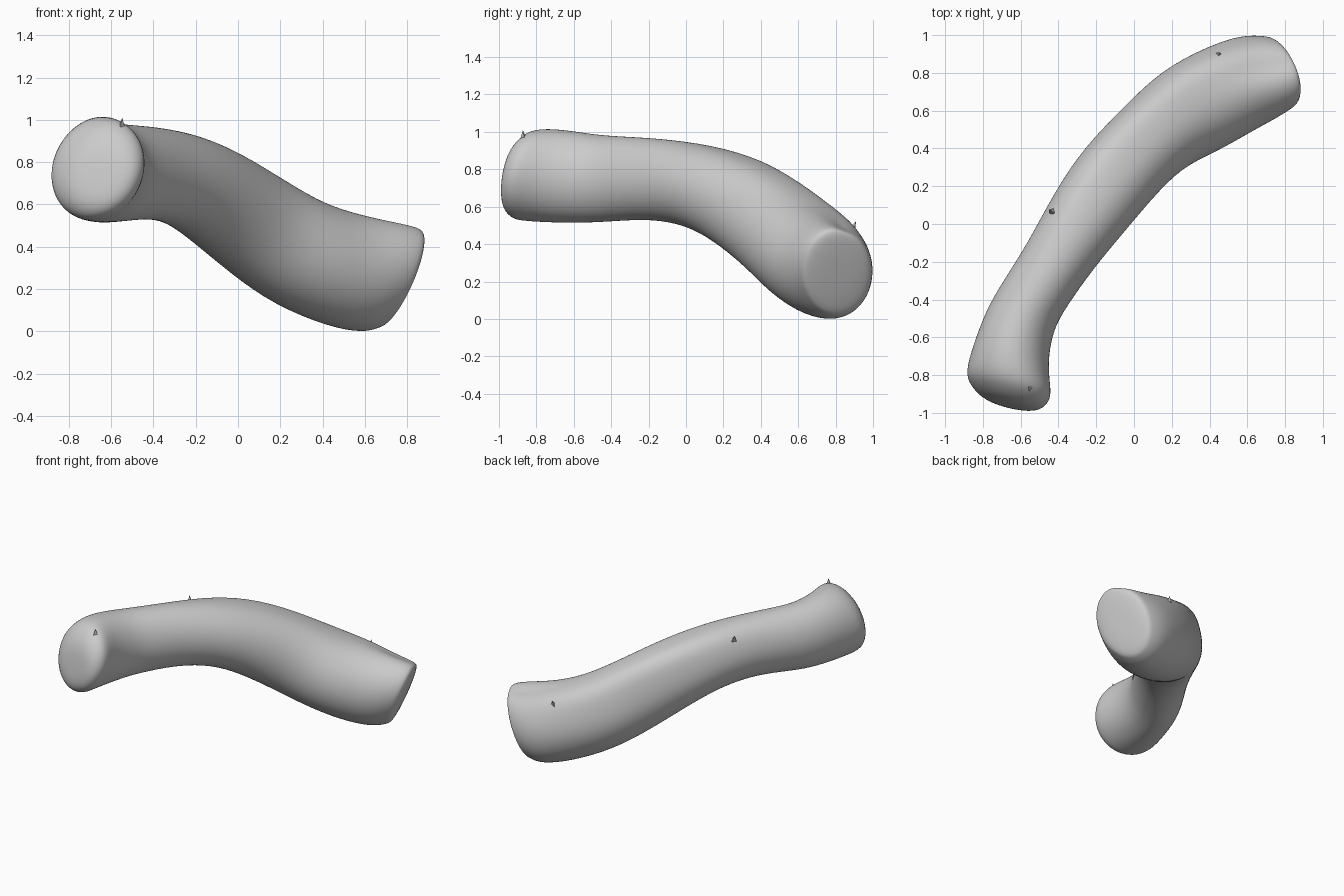
import bpy, bmesh, math
from mathutils import Vector

if "Cube" in bpy.data.objects:
    bpy.data.objects.remove(bpy.data.objects["Cube"])

grey = bpy.data.materials.new("plain grey")
grey.use_nodes = True
colour = (0.6, 0.6, 0.6, 1)
grey.diffuse_color = colour
grey.node_tree.nodes["Principled BSDF"].inputs["Base Color"].default_value = colour

SIDES = 24
# Cross-sections: left edge x, y; right edge x, y; centre height; half height
SECTIONS = [
    (-.89, -.78, -.44, -.89, .77, .245),
    (-.85, -.64, -.46, -.74, .765, .25),
    (-.78, -.45, -.43, -.56, .75, .235),
    (-.69, -.30, -.36, -.44, .75, .225),
    (-.56, -.10, -.22, -.24, .75, .215),
    (-.42, .17, -.06, -.05, .715, .22),
    (-.26, .41, .09, .13, .625, .24),
    (-.05, .62, .26, .31, .485, .26),
    (.14, .81, .45, .39, .36, .265),
    (.39, .94, .62, .49, .285, .275),
    (.57, 1.0, .74, .555, .26, .265),
    (.69, .995, .82, .61, .255, .24),
]
centres = [Vector(((a + c) / 2, (b + d) / 2, z)) for a, b, c, d, z, h in SECTIONS]
last = len(SECTIONS) - 1
bm = bmesh.new()


def add_ring(centre, side, up, ridge=0, groove=0):
    """One closed cross-section, with an optional upper back ridge and top dent."""
    ring = []
    for i in range(SIDES):
        t = math.tau * i / SIDES
        r = 1.015 + ridge * math.exp(-((t - 2.2) / 0.38) ** 2)
        r -= groove * math.exp(-((t - 1.85) / 0.25) ** 2)
        ring.append(bm.verts.new(centre + side * math.cos(t) * r + up * math.sin(t) * r))
    return ring


def bridge(a, b):
    for i in range(SIDES):
        j = (i + 1) % SIDES
        bm.faces.new((a[i], a[j], b[j], b[i]))


# Bent body
frames = []
for i, (a, b, c, d, z, h) in enumerate(SECTIONS):
    side = Vector((c - a, d - b, 0)) / 2
    tangent = (centres[min(i + 1, last)] - centres[max(i - 1, 0)]).normalized()
    up = side.cross(tangent).normalized() * h
    if i == 0:
        up = Vector((.03, .03, h))
    if i >= last - 1:
        up = Vector((.06 if i < last else .10, 0, h))
    frames.append((centres[i], side, up))
ridges = {4: .03, 5: .12, 6: .18, 7: .16, 8: .17, 9: .10}
grooves = {9: .04, 10: .13, 11: .09}
rings = [add_ring(*f, ridges.get(i, 0), grooves.get(i, 0)) for i, f in enumerate(frames)]

# Domed ends: scale and outward push
for first, index, direction, steps in (
        (True, 0, Vector((.1, -1, -.18)), ((.92, .06), (.70, .115), (.35, .135))),
        (False, last, Vector((.9, .3, -.4)), ((.92, .025), (.7, .035), (.35, .04)))):
    centre, side, up = frames[index]
    for scale, push in steps:
        ring = add_ring(centre + direction.normalized() * push, side * scale, up * scale)
        rings.insert(0, ring) if first else rings.append(ring)
for a, b in zip(rings, rings[1:]):
    bridge(a, b)
bm.faces.new(rings[0])
bm.faces.new(rings[-1])
bmesh.ops.recalc_face_normals(bm, faces=bm.faces)
mesh = bpy.data.meshes.new("bent_body")
bm.to_mesh(mesh)
bm.free()
body = bpy.data.objects.new("bent_body", mesh)
bpy.context.collection.objects.link(body)
mesh.materials.append(grey)
mesh.shade_smooth()
mod = body.modifiers.new("smooth_form", 'SUBSURF')
mod.levels = mod.render_levels = 2

# Small torn burrs on the surface
burrs = [((-.55, -.87, .985), (.1, -.1, 1)), ((-.44, .07, .90), (-.4, .3, 1)),
         ((.45, .90, .50), (.1, .4, 1)), ((.85, .79, .45), (.4, .1, 1))]
for position, lean in burrs:
    bpy.ops.mesh.primitive_cone_add(vertices=3, radius1=.02, depth=.05, location=position,
                                    rotation=Vector(lean).to_track_quat('Z', 'Y').to_euler())
    burr = bpy.context.object
    burr.name = "surface_burr"
    burr.data.materials.append(grey)
